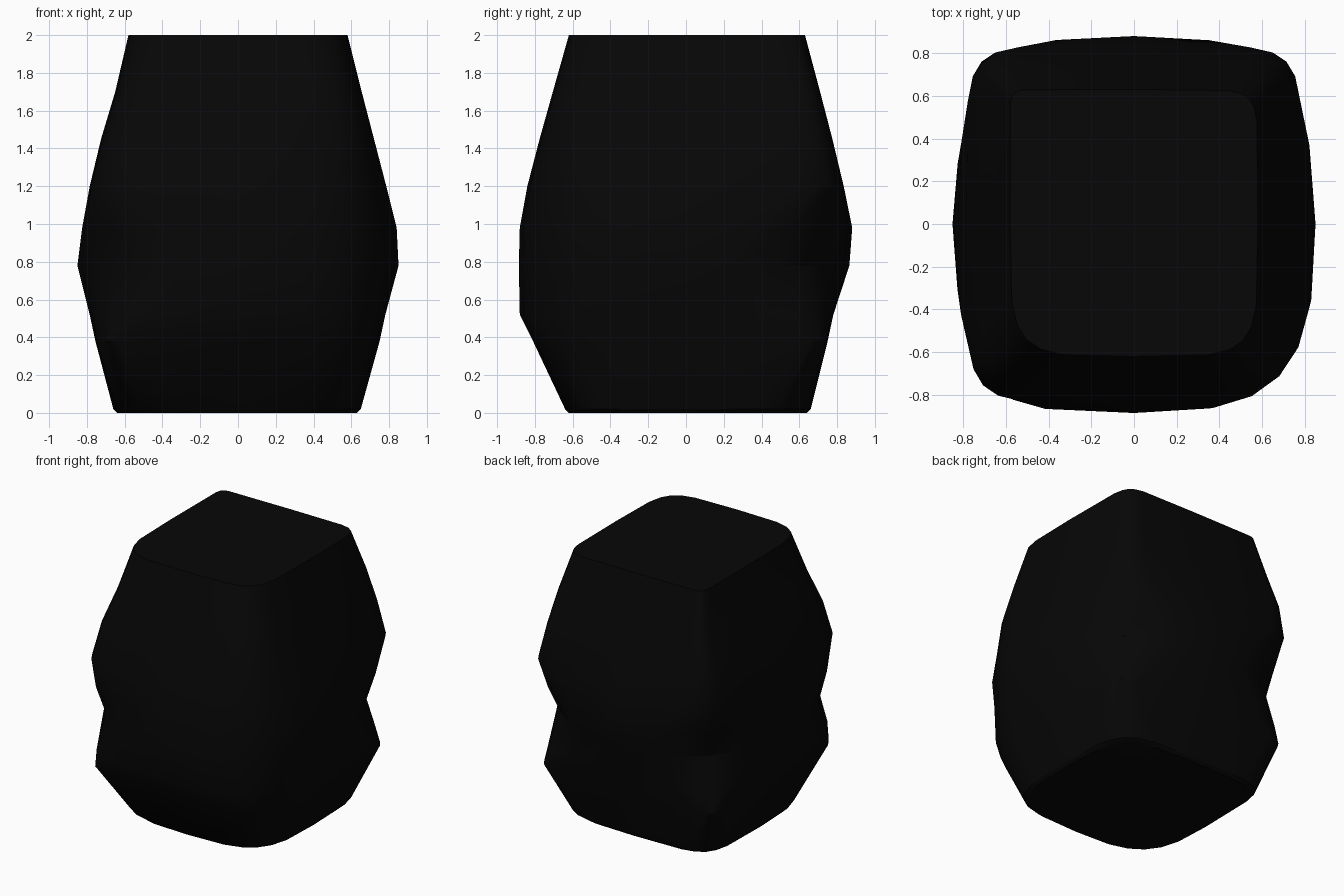
import bpy, bmesh, math

if "Cube" in bpy.data.objects:
    bpy.data.objects.remove(bpy.data.objects["Cube"])

# Each level: z, left, right, front, back extents, then squareness of each
# corner (front-left, front-right, back-right, back-left)
LEVELS = [
    (0.00, .64, .63, .62, .64, .81, .83, .84, .89),
    (0.02, .66, .65, .64, .66, .82, .84, .86, .90),
    (0.38, .755, .75, .81, .75, .91, .84, .94, .94),
    (0.52, .785, .78, .88, .78, .85, .82, .87, .88),
    (0.78, .85, .85, .885, .865, .76, .79, .73, .75),
    (0.98, .825, .84, .88, .88, .83, .81, .80, .81),
    (1.20, .785, .785, .84, .835, .90, .83, .91, .91),
    (1.45, .725, .72, .775, .775, .91, .87, .93, .95),
    (1.70, .65, .655, .705, .71, .89, .88, .94, .96),
    (2.00, .58, .58, .62, .63, .87, .88, .93, .97),
]
STEPS = 6  # points per quarter


def section(level):
    z, l, r, f, b, *square = level
    quarters = [(-l, -f), (r, -f), (r, b), (-l, b)]
    pts = []
    for i, ((x, y), k) in enumerate(zip(quarters, square)):
        power = -2 * math.log(k) / math.log(2)
        for s in range(STEPS):
            a = s / STEPS * math.pi / 2
            u, v = math.cos(a) ** power, math.sin(a) ** power if s else 0
            if i % 2:
                u, v = v, u
            pts.append((x * u, y * v, z))
    return pts


# Dark lump: stacked rounded sections with pinched corners at mid height
bm = bmesh.new()
rings = [[bm.verts.new(p) for p in section(lv)] for lv in LEVELS]
n = len(rings[0])
for low, high in zip(rings, rings[1:]):
    for i in range(n):
        j = (i + 1) % n
        bm.faces.new((low[i], low[j], high[j], high[i]))
bm.faces.new(rings[0][::-1])
bm.faces.new(rings[-1])
bmesh.ops.recalc_face_normals(bm, faces=bm.faces[:])

mesh = bpy.data.meshes.new("coal_lump")
bm.to_mesh(mesh)
bm.free()
lump = bpy.data.objects.new("coal_lump", mesh)
bpy.context.collection.objects.link(lump)

mat = bpy.data.materials.new("coal black")
mat.diffuse_color = (0.002, 0.002, 0.002, 1)
mat.use_nodes = True
mat.node_tree.nodes["Principled BSDF"].inputs["Base Color"].default_value = mat.diffuse_color
mesh.materials.append(mat)

bpy.context.view_layer.objects.active = lump
lump.select_set(True)
bpy.ops.object.shade_smooth_by_angle(angle=0.5)
